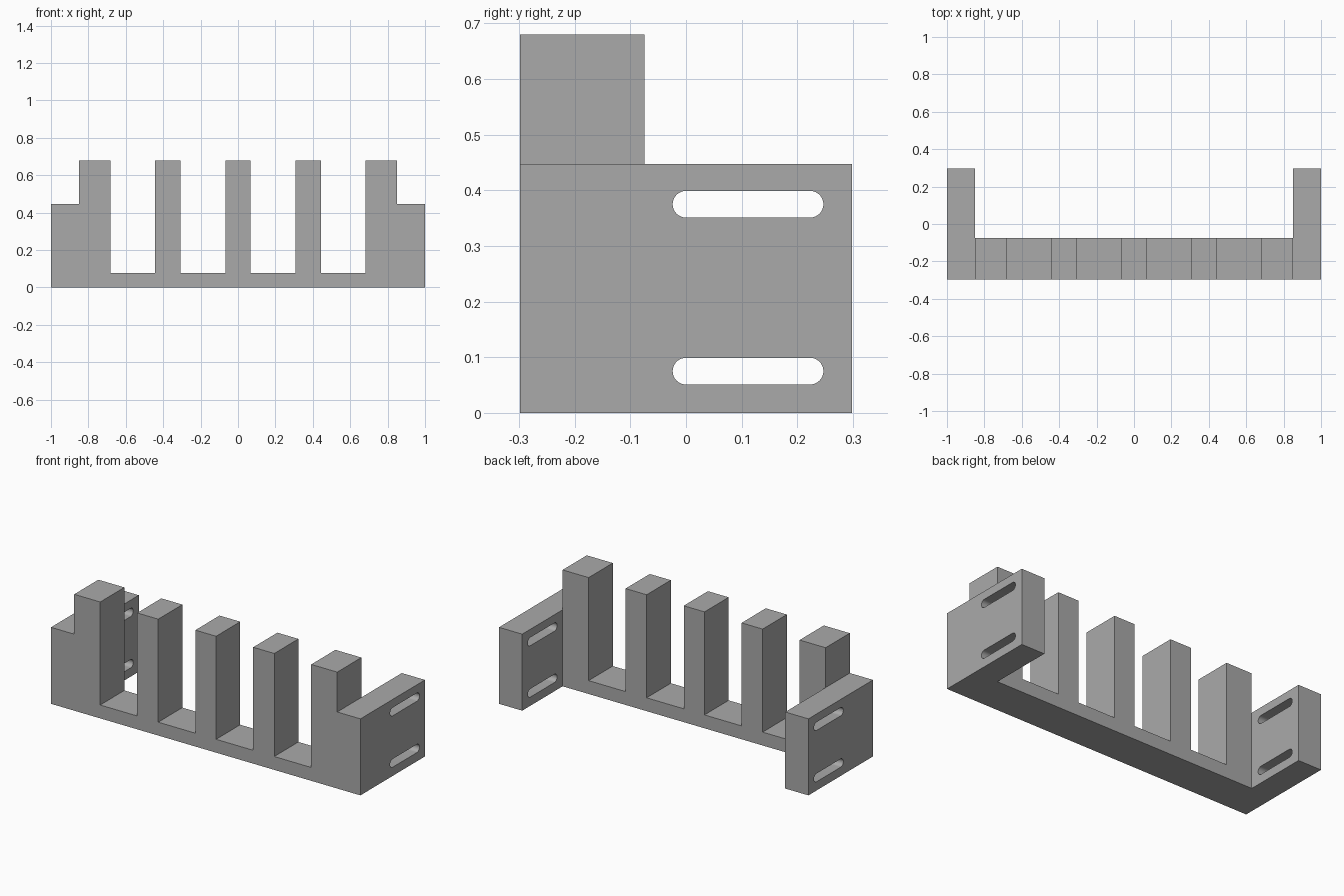
import bpy, bmesh, math
from mathutils import Vector

if "Cube" in bpy.data.objects:
    bpy.data.objects.remove(bpy.data.objects["Cube"], do_unlink=True)

FRONT, BACK, COMB_BACK = -0.298, 0.298, -0.075
BASE_TOP, PLATE_TOP, TOOTH_TOP = 0.078, 0.447, 0.68
PLATE_INNER = 0.85

grey = bpy.data.materials.new("plain grey")
grey.use_nodes = True
colour = (0.4, 0.4, 0.4, 1)
grey.diffuse_color = colour
grey.node_tree.nodes["Principled BSDF"].inputs["Base Color"].default_value = colour


def prism(name, points, direction):
    """Extrude a closed outline along a direction into a solid."""
    bm = bmesh.new()
    face = bm.faces.new([bm.verts.new(p) for p in points])
    grown = bmesh.ops.extrude_face_region(bm, geom=[face])["geom"]
    verts = [v for v in grown if isinstance(v, bmesh.types.BMVert)]
    bmesh.ops.translate(bm, verts=verts, vec=Vector(direction))
    bmesh.ops.recalc_face_normals(bm, faces=bm.faces)
    mesh = bpy.data.meshes.new(name)
    bm.to_mesh(mesh)
    bm.free()
    mesh.materials.append(grey)
    obj = bpy.data.objects.new(name, mesh)
    bpy.context.collection.objects.link(obj)
    return obj


def cut(target, cutter):
    """Subtract a cutter from the target, then discard it."""
    cutter.hide_render = True
    mod = target.modifiers.new("cut", "BOOLEAN")
    mod.operation = "DIFFERENCE"
    mod.solver = "EXACT"
    mod.object = cutter
    bpy.context.view_layer.objects.active = target
    bpy.ops.object.modifier_apply(modifier=mod.name)
    bpy.data.objects.remove(cutter, do_unlink=True)


# Toothed rack: right half of the front outline, mirrored
half = [(0.067, TOOTH_TOP), (0.067, BASE_TOP),
        (0.307, BASE_TOP), (0.307, TOOTH_TOP), (0.443, TOOTH_TOP), (0.443, BASE_TOP),
        (0.682, BASE_TOP), (0.682, TOOTH_TOP), (PLATE_INNER, TOOTH_TOP),
        (PLATE_INNER, PLATE_TOP), (1, PLATE_TOP), (1, 0)]
outline = half + [(-x, z) for x, z in reversed(half)]
rack = prism("toothed_rack", [(x, FRONT, z) for x, z in outline],
             (0, BACK - FRONT, 0))

# Open space behind the teeth, leaving the two end plates
space = [(-PLATE_INNER, COMB_BACK, -0.1), (PLATE_INNER, COMB_BACK, -0.1),
         (PLATE_INNER, 0.5, -0.1), (-PLATE_INNER, 0.5, -0.1)]
cut(rack, prism("rear_space", space, (0, 0, 1)))

# Rounded mounting slots through both end plates
radius, slot_start, slot_end, steps = 0.024, 0, 0.223, 16
for z in (0.075, 0.375):
    ring = []
    for centre, turn in ((slot_end, -math.pi / 2), (slot_start, math.pi / 2)):
        for i in range(steps + 1):
            a = turn + math.pi * i / steps
            ring.append((-1.2, centre + radius * math.cos(a), z + radius * math.sin(a)))
    cut(rack, prism("slot_cutter", ring, (2.4, 0, 0)))

# Smooth slot ends, crisp edges elsewhere
bpy.ops.object.select_all(action="DESELECT")
rack.select_set(True)
bpy.context.view_layer.objects.active = rack
bpy.ops.object.shade_smooth_by_angle(angle=math.radians(30))
